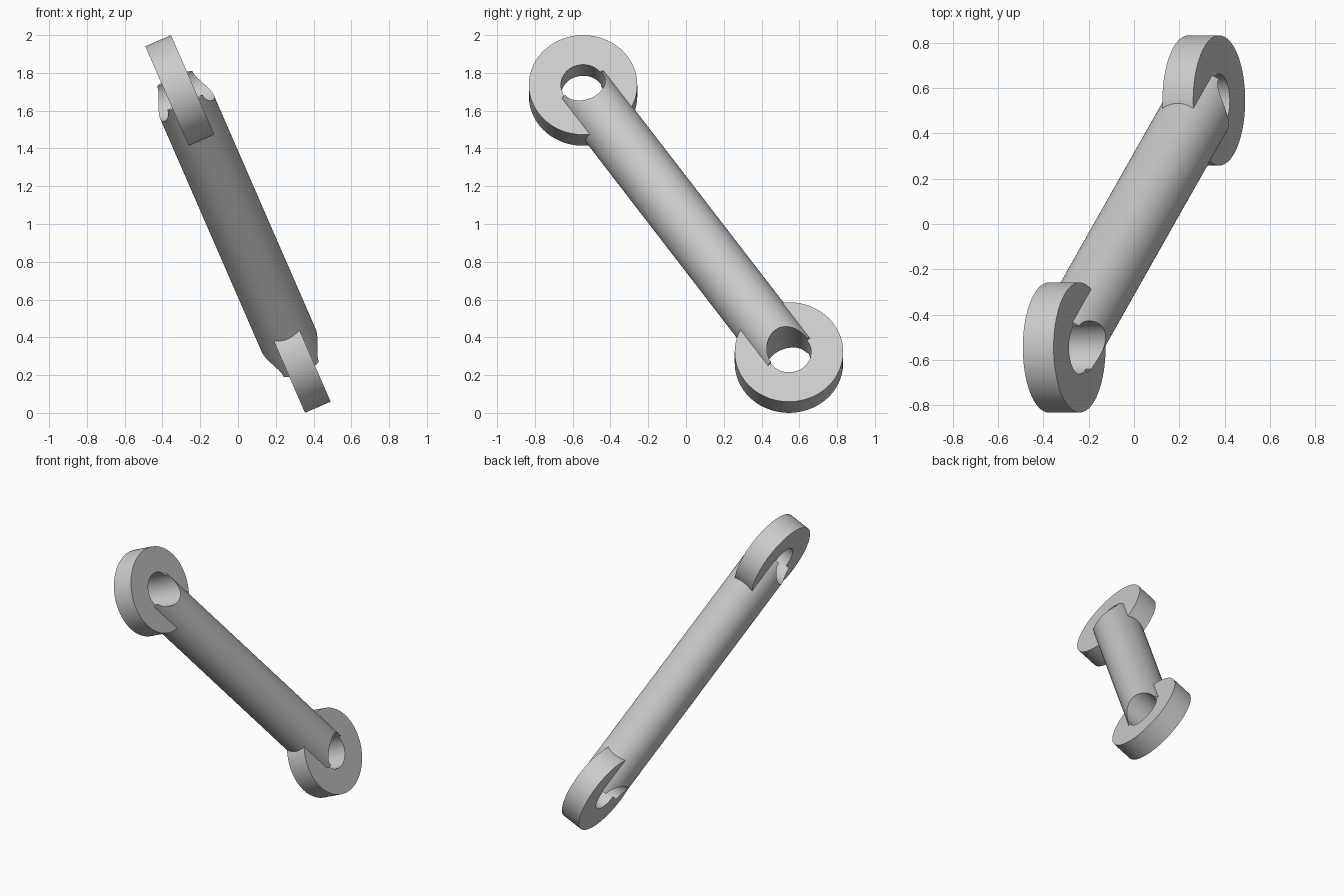
import bpy
import math
from mathutils import Matrix, Vector

if "Cube" in bpy.data.objects:
    bpy.data.objects.remove(bpy.data.objects["Cube"], do_unlink=True)

# Main dimensions
LOWER_END = Vector((0.308, 0.545, -0.707))   # ring centre, measured from the middle
ROD_RADIUS = 0.155
RING_RADIUS = 0.287
RING_THICKNESS = 0.148
HOLE_RADIUS = 0.117

# Link frame: X along the rod, Z along the ring axes (level with the front plane)
along = LOWER_END.normalized()
axis = Vector((-LOWER_END.z, 0, LOWER_END.x)).normalized()
side = axis.cross(along)
frame = Matrix.Translation((0, 0, 1)) @ Matrix((along, side, axis)).transposed().to_4x4()
half = LOWER_END.length

# Material
grey = bpy.data.materials.new("light_grey")
grey.use_nodes = True
colour = (0.6, 0.6, 0.6, 1)
grey.diffuse_color = colour
grey.node_tree.nodes["Principled BSDF"].inputs["Base Color"].default_value = colour


def cylinder(name, radius, depth, offset, sides):
    bpy.ops.mesh.primitive_cylinder_add(vertices=sides, radius=radius, depth=depth)
    ob = bpy.context.object
    ob.name = name
    ob.matrix_world = frame @ offset
    ob.data.materials.append(grey)
    return ob


# Round rod running from ring centre to ring centre
link = cylinder("connecting_link", ROD_RADIUS, 2 * half,
                Matrix.Rotation(math.pi / 2, 4, "Y"), 96)

# End rings, joined to the rod, then bored through
rings, bores = [], []
for label, sign in (("upper", -1), ("lower", 1)):
    place = Matrix.Translation((sign * half, 0, 0))
    rings.append(cylinder(label + "_ring", RING_RADIUS, RING_THICKNESS, place, 128))
    bores.append(cylinder(label + "_bore", HOLE_RADIUS, 1, place, 96))
bpy.context.view_layer.update()

bpy.ops.object.select_all(action="DESELECT")
link.select_set(True)
bpy.context.view_layer.objects.active = link
for tools, operation in ((rings, "UNION"), (bores, "DIFFERENCE")):
    for tool in tools:
        tool.hide_render = True
        mod = link.modifiers.new(tool.name, "BOOLEAN")
        mod.operation = operation
        mod.solver = "EXACT"
        mod.object = tool
        bpy.ops.object.modifier_apply(modifier=mod.name)
for tool in rings + bores:
    bpy.data.objects.remove(tool, do_unlink=True)

bpy.ops.object.shade_smooth_by_angle(angle=math.radians(30))
